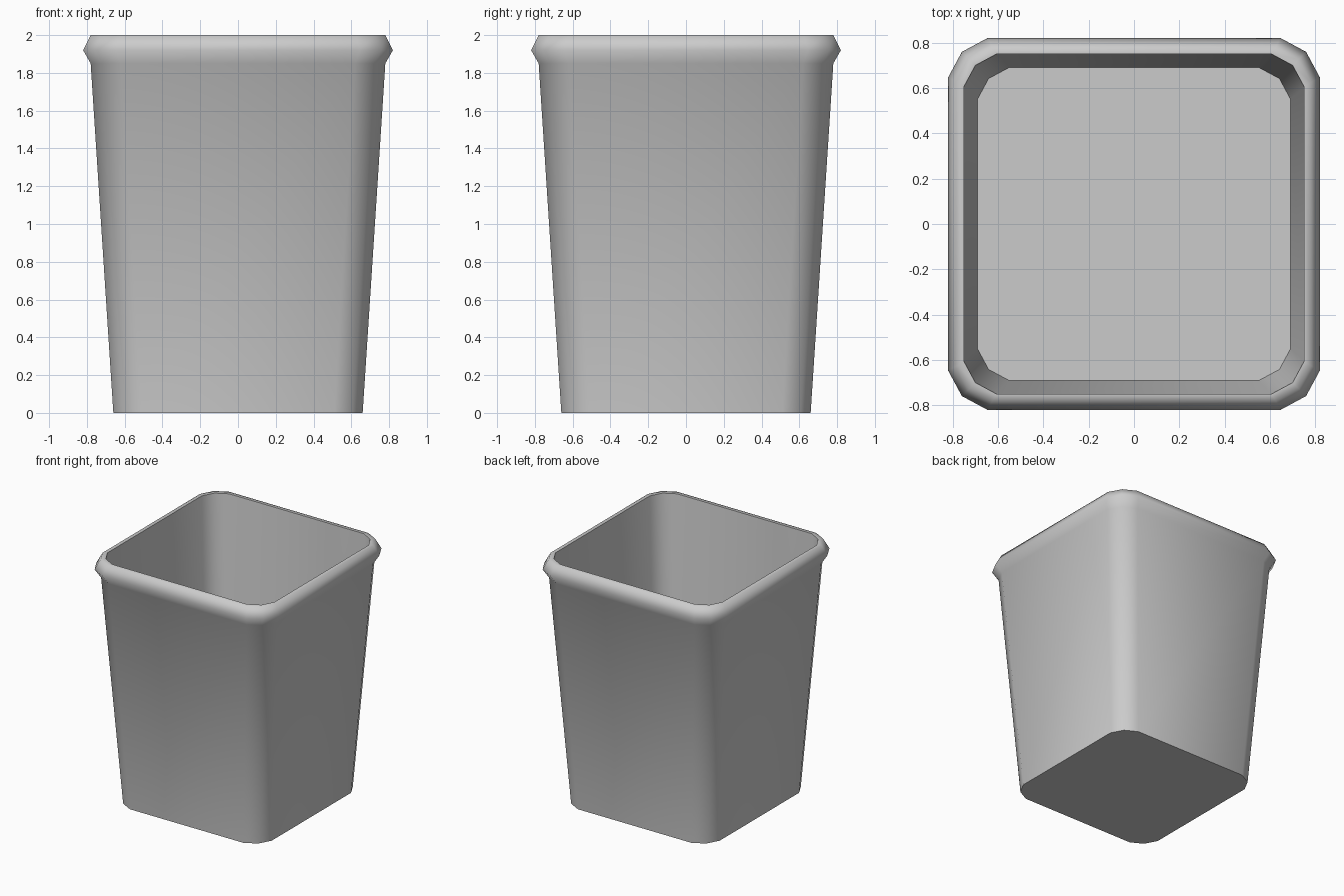
import bpy
import bmesh
import math

if "Cube" in bpy.data.objects:
    bpy.data.objects.remove(bpy.data.objects["Cube"], do_unlink=True)

# Plain grey plastic
grey = bpy.data.materials.new("light_grey")
grey.use_nodes = True
colour = (0.6, 0.6, 0.6, 1)
grey.diffuse_color = colour
grey.node_tree.nodes["Principled BSDF"].inputs["Base Color"].default_value = colour


def rounded_square(bm, half, straight, z):
    """Ring of verts: a square whose corners are cut in two steps."""
    mid = straight + 0.65 * (half - straight)
    corner = [(half, straight), (mid, mid), (straight, half)]
    ring = []
    for quarter in range(4):
        for x, y in corner:
            for _ in range(quarter):
                x, y = -y, x
            ring.append(bm.verts.new((x, y, z)))
    return ring


# Profile from the base, up over the rolled rim and down to the inner floor:
# half width, half length of the straight side, height
profile = [
    (0.66, 0.51, 0.0),
    (0.78, 0.62, 1.85),
    (0.82, 0.645, 1.92),
    (0.78, 0.625, 2.0),
    (0.75, 0.605, 2.0),
    (0.69, 0.55, 1.0),
]

bm = bmesh.new()
rings = [rounded_square(bm, *level) for level in profile]
for low, high in zip(rings, rings[1:]):
    for i in range(len(low)):
        j = (i + 1) % len(low)
        bm.faces.new((low[i], low[j], high[j], high[i]))

# Underside and inner floor
bm.faces.new(rings[0][::-1])
bm.faces.new(rings[-1])
bmesh.ops.recalc_face_normals(bm, faces=bm.faces)

mesh = bpy.data.meshes.new("waste_bin")
bm.to_mesh(mesh)
bm.free()
mesh.materials.append(grey)
waste_bin = bpy.data.objects.new("waste_bin", mesh)
bpy.context.collection.objects.link(waste_bin)

# Smooth walls and rim, crisp lip, base and floor edges
bpy.ops.object.select_all(action="DESELECT")
waste_bin.select_set(True)
bpy.context.view_layer.objects.active = waste_bin
bpy.ops.object.shade_smooth_by_angle(angle=math.radians(75))
